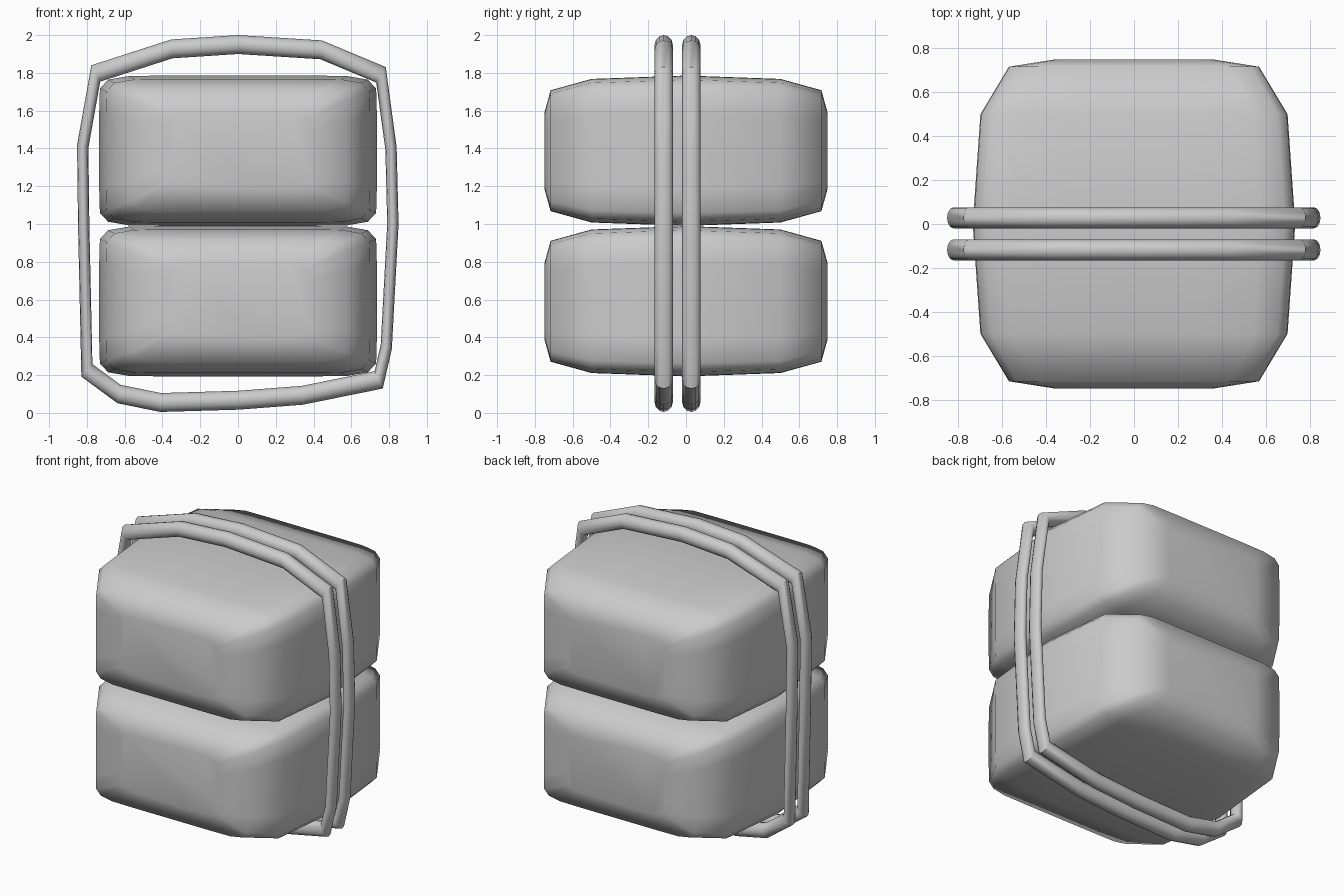
import bpy, bmesh, math
from mathutils import Vector

if "Cube" in bpy.data.objects:
    bpy.data.objects.remove(bpy.data.objects["Cube"])


def loft(name, rings, closed, angle):
    """Skin a list of equal-length rings; cap the ends unless closed."""
    bm = bmesh.new()
    vr = [[bm.verts.new(p) for p in r] for r in rings]
    n, m = len(vr), len(vr[0])
    for i in range(n if closed else n - 1):
        a, b = vr[i], vr[(i + 1) % n]
        for j in range(m):
            k = (j + 1) % m
            bm.faces.new((a[j], a[k], b[k], b[j]))
    if not closed:
        bm.faces.new(vr[0])
        bm.faces.new(vr[-1])
    bmesh.ops.recalc_face_normals(bm, faces=bm.faces)
    me = bpy.data.meshes.new(name)
    bm.to_mesh(me)
    bm.free()
    ob = bpy.data.objects.new(name, me)
    bpy.context.collection.objects.link(ob)
    bpy.ops.object.select_all(action='DESELECT')
    ob.select_set(True)
    bpy.context.view_layer.objects.active = ob
    bpy.ops.object.shade_smooth_by_angle(angle=math.radians(angle))
    return ob


def section(y, hx, hz, zc):
    """Soft-cornered rectangle across the cushion."""
    q = [(hx, hz * 0.5), (hx * 0.995, hz * 0.83), (hx * 0.935, hz * 0.945),
         (hx * 0.78, hz * 0.995), (hx * 0.45, hz)]
    pts = q + [(-x, z) for x, z in reversed(q)]
    pts += [(-x, -z) for x, z in pts]
    return [(x, y, zc + z) for x, z in pts]


# Two stacked cushions: y position, half width, half height
half = [(0.75, 0.36, 0.20), (0.717, 0.57, 0.32), (0.50, 0.70, 0.38)]
sizes = [(-y, w, h) for y, w, h in half] + [(0, 0.735, 0.398)] + half[::-1]
for name, zc in (("lower_cushion", 0.591), ("upper_cushion", 1.388)):
    loft(name, [section(y, w, h, zc) for y, w, h in sizes], False, 80)

# Two bands wrapped around the stack, thinner at the sides
path = [(0, 1.95), (-.35, 1.927), (-.753, 1.797), (-.822, 1.41), (-.817, 1.0),
        (-.80, .225), (-.63, .1), (-.41, .055), (0, .067), (.34, .093),
        (.745, .175), (.785, .35), (.82, 1.0), (.81, 1.4), (.757, 1.79),
        (.44, 1.922)]
SQUASH, RADIUS, SIDES = 0.6, 0.05, 12


def band(name, yc):
    pts = [Vector((x / SQUASH, z)) for x, z in path]
    rings = []
    for i, p in enumerate(pts):
        a = (p - pts[i - 1]).normalized()
        b = (pts[(i + 1) % len(pts)] - p).normalized()
        t = (a + b).normalized()
        nrm = Vector((t.y, -t.x)) / max(t.dot(a), 0.6)
        ring = []
        for k in range(SIDES):
            u = 2 * math.pi * k / SIDES
            q = p + nrm * RADIUS * math.cos(u)
            ring.append((q.x * SQUASH, yc + 0.048 * math.sin(u), q.y))
        rings.append(ring)
    loft(name, rings, True, 50)


band("front_band", -0.118)
band("back_band", 0.028)
